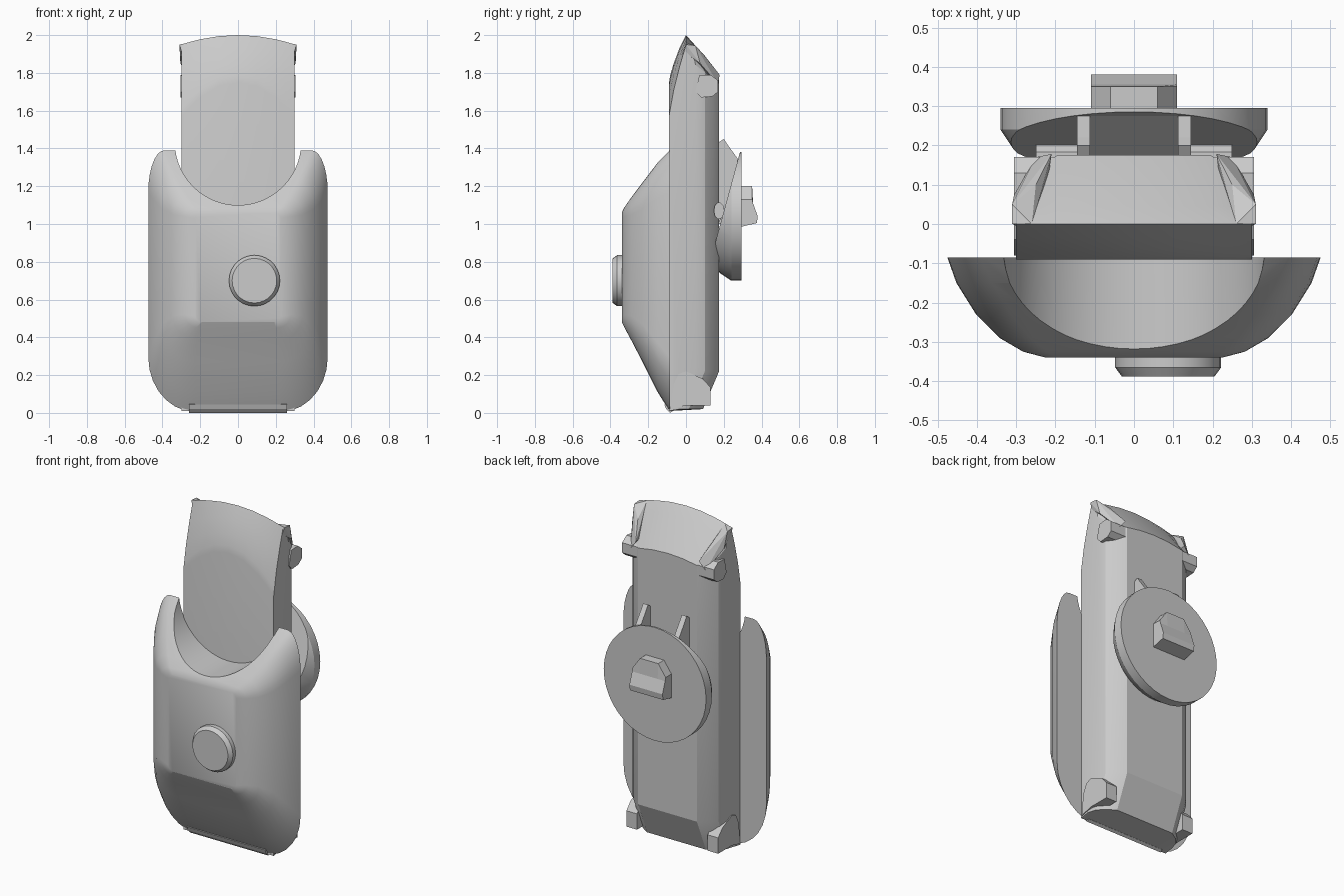
import bpy, bmesh
from math import sin, cos, pi
from mathutils import Vector

if "Cube" in bpy.data.objects:
    bpy.data.objects.remove(bpy.data.objects["Cube"])


def finish(name, bm, smooth=None):
    bmesh.ops.remove_doubles(bm, verts=bm.verts, dist=0.0005)
    bmesh.ops.recalc_face_normals(bm, faces=bm.faces)
    me = bpy.data.meshes.new(name)
    bm.to_mesh(me)
    bm.free()
    ob = bpy.data.objects.new(name, me)
    bpy.context.collection.objects.link(ob)
    if smooth:
        bpy.ops.object.select_all(action='DESELECT')
        ob.select_set(True)
        bpy.context.view_layer.objects.active = ob
        bpy.ops.object.shade_smooth_by_angle(angle=smooth)
    return ob


def loft_bm(rings):
    """Join equal-length point rings with quads and cap both ends."""
    bm = bmesh.new()
    rows = [[bm.verts.new(p) for p in ring] for ring in rings]
    n = len(rows[0])
    for a, b in zip(rows, rows[1:]):
        for i in range(n):
            j = (i + 1) % n
            bm.faces.new((a[i], a[j], b[j], b[i]))
    bm.faces.new(rows[0])
    bm.faces.new(rows[-1])
    return bm


def prism(name, profile, x0, x1):
    """Extrude a (y, z) profile from x0 to x1."""
    return finish(name, loft_bm([[(x, y, z) for y, z in profile] for x in (x0, x1)]))


def turned_bm(profile, cx, cz, n):
    """Revolve (y, radius) pairs about an axis parallel to y."""
    return loft_bm([[(cx + r * cos(2 * pi * i / n), y, cz + r * sin(2 * pi * i / n))
                     for i in range(n)] for y, r in profile])


def hull(name, pts):
    bm = bmesh.new()
    for p in pts:
        bm.verts.new(p)
    res = bmesh.ops.convex_hull(bm, input=bm.verts)
    junk = [v for v in res['geom_interior'] if isinstance(v, bmesh.types.BMVert)]
    bmesh.ops.delete(bm, geom=junk, context='VERTS')
    return finish(name, bm)


# Front shell: stacked rounded outlines shrinking toward the front
def shell_ring(y, w, zb, zt, bx, bz, tx, tz, steps=7):
    right = []
    for i in range(steps + 1):
        a = pi / 2 * i / steps
        right.append((w - bx + bx * sin(a), y, zb + bz - bz * cos(a)))
    for i in range(steps + 1):
        a = pi / 2 * i / steps
        right.append((w - tx + tx * cos(a), y, zt - tz + tz * sin(a)))
    return right + [(-x, yy, z) for x, yy, z in reversed(right)]


shell = finish("front_shell", loft_bm([shell_ring(*r) for r in (
    (-0.085, .475, .005, 1.39, .25, .29, .085, .22),
    (-0.15, .452, .11, 1.325, .23, .26, .09, .19),
    (-0.23, .402, .27, 1.22, .18, .20, .09, .14),
    (-0.29, .342, .385, 1.14, .13, .13, .08, .09),
    (-0.325, .282, .45, 1.09, .08, .07, .06, .05),
    (-0.34, .225, .48, 1.06, .035, .03, .03, .03))]))

# Round notch cut out of the top of the shell
notch = finish("notch_cutter", turned_bm([(-0.6, .335), (0.1, .335)], 0, 1.435, 56))
notch.hide_render = True
notch.hide_set(True)
cut = shell.modifiers.new("notch", 'BOOLEAN')
cut.object = notch
cut.operation = 'DIFFERENCE'
cut.solver = 'EXACT'
bpy.context.view_layer.objects.active = shell
shell.select_set(True)
bpy.ops.object.modifier_apply(modifier="notch")
bpy.data.objects.remove(notch)
bpy.ops.object.shade_smooth_by_angle(angle=0.45)

# Lip under the shell
prism("bottom_lip", [(-.105, .02), (-.085, 0), (-.07, .01), (-.08, .05), (-.115, .045)], -.26, .26)

# Main body: side profiles placed across x, chamfered back and arched top
rings = []
for x, yb in ((-.3, .05), (-.285, .1), (-.25, .14), (-.195, .175), (-.1, .175), (0, .175),
              (.1, .175), (.195, .175), (.25, .14), (.285, .1), (.3, .05)):
    k = (x / .3) ** 2
    d, s = .05 * k, .18 * k
    rings.append([(x, y, z) for y, z in (
        (-.09, .01), (yb - .085, .02), (yb, .22), (yb, 1.78 + (.175 - yb) * .9 - d),
        (min(.045, yb - .01), 1.95 - d), (0, 2 - d), (-.035, 1.93 - d - .05 * k),
        (-.065, 1.85 - d - .09 * k), (-.083, 1.79 - s), (-.09, 1.75 - s))])
finish("main_body", loft_bm(rings), 0.4)

for s, side in ((-1, "left"), (1, "right")):
    # Flared upper corners
    hull("top_ear_" + side, [(s * x, y, z) for x, y, z in (
        (.31, 0, 1.95), (.31, .05, 1.945), (.298, -.005, 1.91), (.26, 0, 1.96),
        (.305, .075, 1.85), (.25, .17, 1.74), (.21, .178, 1.79), (.25, .10, 1.89),
        (.22, .10, 1.80))])
    # Side knobs near the top
    prism("side_knob_" + side, [(.05, 1.70), (.08, 1.67), (.14, 1.675), (.17, 1.70),
                                (.17, 1.76), (.13, 1.79), (.07, 1.785)], s * .2, s * .305)
    # Domed feet at the bottom corners
    prism("foot_" + side, [(-.08, .02), (.0, .04), (.13, .04), (.13, .135), (.09, .18),
                           (.0, .22), (-.04, .205), (-.065, .15)], s * .235, s * .305)
    # Lugs holding the rear disc
    prism("disc_lug_" + side, [(.17, 1.0), (.17, 1.43), (.2, 1.45), (.22, 1.42),
                               (.285, 1.33), (.28, 1.2)], s * .112, s * .145)

# Rear disc, its front sliced by a slanted plane
bm = turned_bm([(.295, .34), (.24, .34), (.18, .30), (.12, .22)], 0, 1.04, 40)
res = bmesh.ops.bisect_plane(bm, geom=bm.verts[:] + bm.edges[:] + bm.faces[:],
                             plane_co=Vector((0, .28, 1.36)), plane_no=Vector((0, -.55, .15)),
                             clear_outer=True)
bmesh.ops.holes_fill(bm, edges=[e for e in bm.edges if e.is_boundary])
finish("rear_disc", bm, 0.4)

# Ramp between the lugs and hinge pin
prism("hinge_ramp", [(.17, 1.0), (.17, 1.22), (.275, 1.34), (.285, 1.33), (.28, 1.0)], -.112, .112)
prism("hinge_pin", [(.175 + .028 * cos(i * pi / 5), 1.07 + .045 * sin(i * pi / 5))
                    for i in range(10)], -.25, .25)

# Block on the back of the disc, with chamfered upper corners
block = [(.29, 1.2), (.35, 1.2), (.355, 1.11), (.38, 1.04), (.375, 1.005), (.29, .985)]
rings = []
for x, top in ((-.11, 1.13), (-.06, 1.2), (.06, 1.2), (.11, 1.13)):
    rings.append([(x, y, min(z, top)) for y, z in block])
finish("rear_block", loft_bm(rings))

# Front button
finish("front_button", turned_bm([(-.32, .135), (-.365, .135), (-.388, .118)], .087, .70, 28), 0.4)
